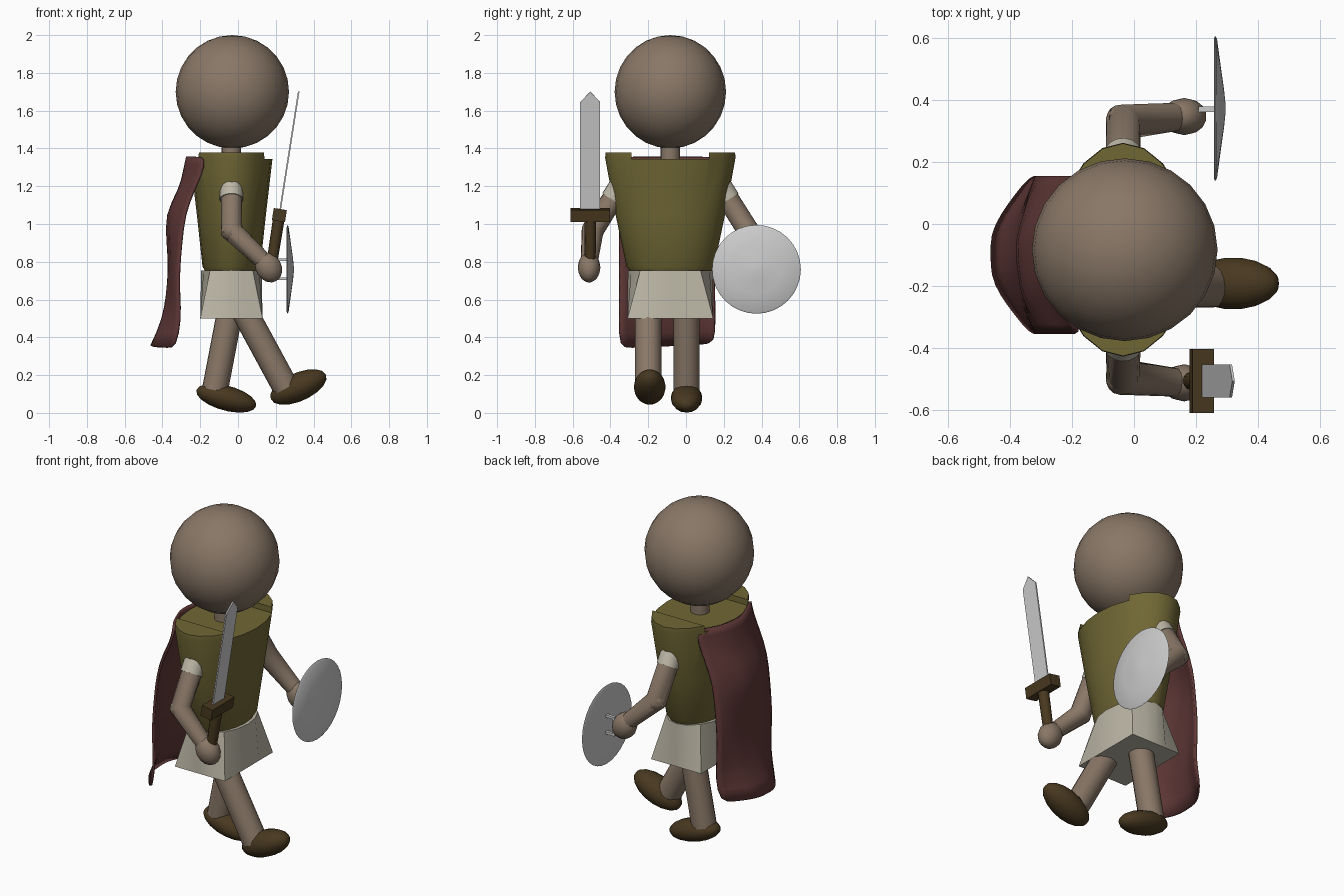
import bpy, bmesh, math
from mathutils import Vector, Matrix

if "Cube" in bpy.data.objects:
    bpy.data.objects.remove(bpy.data.objects["Cube"])

CX, CY = -0.035, -0.083   # body axis


def mat(name, rgb):
    m = bpy.data.materials.new(name)
    m.diffuse_color = (*rgb, 1)
    m.use_nodes = True
    m.node_tree.nodes["Principled BSDF"].inputs["Base Color"].default_value = m.diffuse_color
    return m


SKIN = mat("skin", (0.25, 0.185, 0.135))
GOLD = mat("olive", (0.16, 0.135, 0.035))
CLOTH = mat("cloth", (0.5, 0.47, 0.38))
BROWN = mat("brown", (0.065, 0.04, 0.014))
RED = mat("red", (0.115, 0.04, 0.038))


def finish(name, bm, material=None, smooth=None):
    bmesh.ops.recalc_face_normals(bm, faces=bm.faces)
    me = bpy.data.meshes.new(name)
    bm.to_mesh(me)
    bm.free()
    ob = bpy.data.objects.new(name, me)
    bpy.context.collection.objects.link(ob)
    if material:
        me.materials.append(material)
    if smooth:
        bpy.ops.object.select_all(action='DESELECT')
        ob.select_set(True)
        bpy.context.view_layer.objects.active = ob
        bpy.ops.object.shade_smooth_by_angle(angle=math.radians(smooth))
    return ob


def loft(name, rings, material=None, smooth=None):
    bm = bmesh.new()
    vs = [[bm.verts.new(p) for p in r] for r in rings]
    n = len(vs[0])
    for a, b in zip(vs, vs[1:]):
        for i in range(n):
            j = (i + 1) % n
            bm.faces.new((a[i], a[j], b[j], b[i]))
    bm.faces.new(vs[0][::-1])
    bm.faces.new(vs[-1])
    return finish(name, bm, material, smooth)


def ellipse(z, rx, ry, n=20):
    return [(CX + rx * math.cos(2 * math.pi * i / n),
             CY + ry * math.sin(2 * math.pi * i / n), z) for i in range(n)]


def ball(name, loc, size, material, tilt=0, seg=20, axis='Z'):
    bm = bmesh.new()
    bmesh.ops.create_uvsphere(bm, u_segments=seg, v_segments=seg * 3 // 5, radius=1)
    pre = Matrix.Rotation(math.pi / 2, 4, 'Y') if axis == 'X' else Matrix()
    bm.transform(Matrix.Translation(loc) @ Matrix.Rotation(tilt, 4, 'Y')
                 @ Matrix.Diagonal((*size, 1)) @ pre)
    return finish(name, bm, material, 60)


def tube(name, pts, radii, material, n=16):
    """Round sweep through points with mitred joints."""
    pts = [Vector(p) for p in pts]
    side = Vector((0.05, 1, 0.02))
    rings = []
    for i, p in enumerate(pts):
        d1 = (p - pts[i - 1]).normalized() if i else (pts[1] - p).normalized()
        d2 = (pts[i + 1] - p).normalized() if i < len(pts) - 1 else d1
        t = (d1 + d2).normalized()
        u = (side - t * side.dot(t)).normalized()
        v = t.cross(u)
        rings.append([p + radii[i] * (u * math.cos(2 * math.pi * k / n)
                                      + v * math.sin(2 * math.pi * k / n)) for k in range(n)])
    return loft(name, rings, material, 50)


def box(name, size, matrix, material=None):
    bm = bmesh.new()
    bmesh.ops.create_cube(bm, size=1)
    bm.transform(matrix @ Matrix.Diagonal((*size, 1)))
    return finish(name, bm, material)


# Head and neck
ball("head", (-0.03, CY, 1.7), (0.3, 0.295, 0.3), SKIN, seg=24)
tube("neck", [(CX, CY, 1.3), (CX, CY, 1.45)], [0.052, 0.052], SKIN)

# Torso armour with a shallow neck recess between the shoulders
torso = loft("torso", [ellipse(0.745, 0.135, 0.21), ellipse(0.775, 0.153, 0.232),
                       ellipse(1.05, 0.183, 0.29), ellipse(1.35, 0.218, 0.345),
                       ellipse(1.378, 0.215, 0.343)], GOLD, 35)
cutter = box("recess_cutter", (1, 0.41, 0.2), Matrix.Translation((CX, CY, 1.443)))
cutter.hide_render = True
mod = torso.modifiers.new("recess", 'BOOLEAN')
mod.operation, mod.object, mod.solver = 'DIFFERENCE', cutter, 'EXACT'
bpy.context.view_layer.objects.active = torso
bpy.ops.object.modifier_apply(modifier="recess")
bpy.data.objects.remove(cutter)

# Skirt: rounded at the waist, boxy at the hem
hem = []
for i in range(16):
    a = 2 * math.pi * i / 16
    c, s = math.cos(a), math.sin(a)
    k = max(abs(c), abs(s))
    hem.append((CX + 0.165 * c / k, CY + 0.227 * s / k, 0.5))
loft("skirt", [hem, ellipse(0.755, 0.16, 0.225, 16)], CLOTH, 30)

# Legs and feet
tube("front_leg", [(0.0, -0.2, 0.6), (0.255, -0.2, 0.13)], [0.07, 0.07], SKIN)
tube("rear_leg", [(-0.03, 0.003, 0.6), (-0.122, 0.003, 0.12)], [0.069, 0.069], SKIN)
ball("front_foot", (0.32, -0.192, 0.137), (0.16, 0.084, 0.075), BROWN,
     math.radians(-24), 16, 'X')
ball("rear_foot", (-0.062, 0.003, 0.078), (0.164, 0.084, 0.066), BROWN,
     math.radians(15), 16, 'X')

# Arms, mirrored about the body axis
for s, side in ((-1, "right"), (1, "left")):
    def at(x, y, z):
        return Vector((x, CY + s * y, z))
    shoulder, elbow, wrist = at(CX, 0.27, 1.19), at(CX, 0.412, 0.965), at(0.15, 0.43, 0.79)
    cuff = shoulder.lerp(elbow, 0.27)
    tube(side + "_arm", [shoulder, elbow, wrist], [0.057, 0.06, 0.045], SKIN)
    ball(side + "_elbow", elbow, (0.057,) * 3, SKIN, seg=14)
    tube(side + "_sleeve", [shoulder, cuff], [0.062, 0.062], CLOTH)
    ball(side + "_shoulder", shoulder, (0.062,) * 3, CLOTH, seg=16)
    ball(side + "_hand", at(0.162, 0.43, 0.77), (0.07, 0.06, 0.083), SKIN,
         math.radians(-30), 14)

# Shield: shallow domed disc facing forward, with a grip behind
SY, SZ = 0.373, 0.76
rings = []
for x, r in ((0.267, 0.02), (0.264, 0.12), (0.258, 0.225), (0.262, 0.235), (0.268, 0.225),
             (0.281, 0.13), (0.291, 0.06), (0.296, 0.01)):
    rings.append([(x, SY + r * math.cos(math.pi * i / 16),
                   SZ + r * math.sin(math.pi * i / 16)) for i in range(32)])
loft("shield", rings, None, 40)
for z in (0.71, 0.81):
    box("shield_grip_post", (0.06, 0.018, 0.014), Matrix.Translation((0.243, 0.37, z)))
box("shield_grip_bar", (0.014, 0.018, 0.114), Matrix.Translation((0.215, 0.37, SZ)))

# Sword, leaning forward
M = Matrix.Translation((0.219, -0.507, 1.047)) @ Matrix.Rotation(math.radians(8.9), 4, 'Y')
box("sword_guard", (0.07, 0.208, 0.065), M, BROWN)
tube("sword_grip", [M @ Vector((0, 0, -0.33)), M @ Vector((0, 0, -0.02))],
     [0.028, 0.031], BROWN, 12)
outline = [(-0.053, 0), (0.053, 0), (0.053, 0.605), (0, 0.662), (-0.053, 0.605)]
loft("sword_blade", [[M @ Vector((x, y, z)) for y, z in outline] for x in (-0.004, 0.004)])

# Cape: rows of (height, side x, middle x), bowed backwards
rows = [(1.355, -0.175, -0.27), (1.27, -0.185, -0.29), (1.18, -0.23, -0.31),
        (1.05, -0.285, -0.385), (0.9, -0.305, -0.37), (0.76, -0.32, -0.36),
        (0.62, -0.315, -0.375), (0.5, -0.3, -0.395), (0.355, -0.325, -0.462)]
bm = bmesh.new()
cols = 8
grid = []
for k, (z, xs, xm) in enumerate(rows):
    line = []
    for i in range(cols + 1):
        u = 2 * i / cols - 1
        x = xs + (xm - xs) * (1 - u * u) + 0.006 * math.sin(3 * math.pi * u + k)
        line.append(bm.verts.new((x, -0.1 + 0.252 * u, z + (0.012 * u if z < 0.4 else 0))))
    grid.append(line)
for a, b in zip(grid, grid[1:]):
    for i in range(cols):
        bm.faces.new((a[i], a[i + 1], b[i + 1], b[i]))
cape = finish("cape", bm, RED, 60)
cape.modifiers.new("smooth", 'SUBSURF').levels = 1
cape.modifiers["smooth"].render_levels = 1
thick = cape.modifiers.new("thickness", 'SOLIDIFY')
thick.thickness, thick.offset = 0.014, 0
